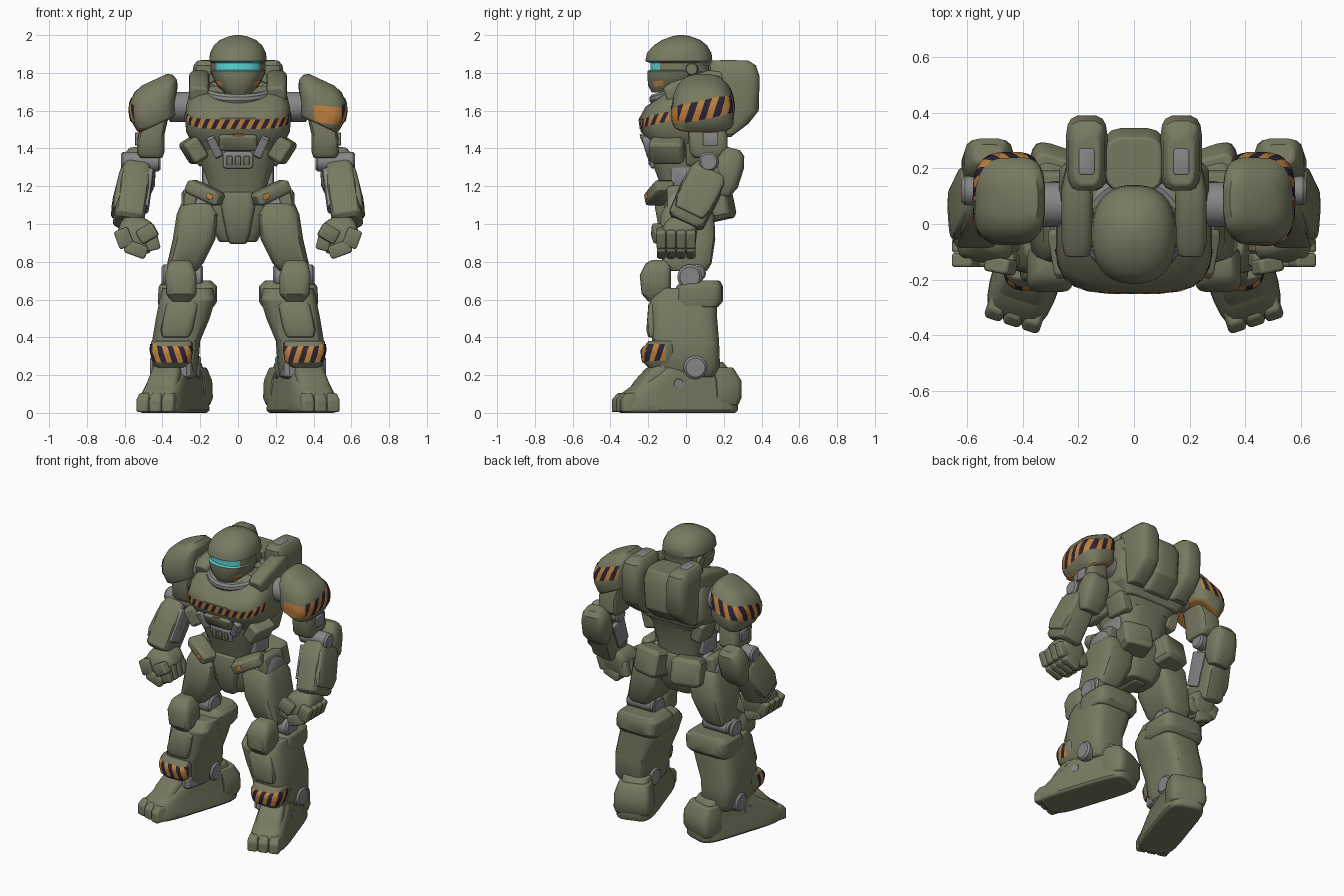
import bpy, bmesh, math
from mathutils import Matrix, Vector, Euler

MATS = {}
for nm, c in {"olive": (0.188, 0.194, 0.120), "grey": (0.24, 0.24, 0.24), "orange": (0.53, 0.22, 0.05),
              "dark_navy": (0.024, 0.019, 0.034), "cyan": (0.10, 0.66, 0.68)}.items():
    MATS[nm] = bpy.data.materials.new(nm)
    MATS[nm].diffuse_color = (*c, 1)


def finish(name, bm, mats):
    me = bpy.data.meshes.new(name)
    bm.to_mesh(me)
    bm.free()
    ob = bpy.data.objects.new(name, me)
    bpy.context.collection.objects.link(ob)
    for m in mats:
        me.materials.append(MATS[m])
    return ob


def add_mirror(ob):
    ob.modifiers.new("mirror", 'MIRROR').use_mirror_merge = False


def loft(name, secs, mat="olive", loc=(0, 0, 0), rot=(0, 0, 0), n=16, p=.5, mirror=False,
         rule=None, bevel=.008):
    """Skin rounded-box rings; each section is (z, x0, x1, y0, y1)."""
    bm = bmesh.new()
    M = Matrix.Translation(loc) @ Euler([math.radians(a) for a in rot]).to_matrix().to_4x4()
    ang = [(i + .5) * 2 * math.pi / n for i in range(n)]
    f = lambda v: math.copysign(abs(v) ** p, v)
    top = max(f(math.cos(a)) for a in ang)
    rings = []
    for z, x0, x1, y0, y1 in secs:
        rings.append([bm.verts.new(M @ Vector(((x0 + x1) / 2 + (x1 - x0) / 2 * f(math.cos(a)) / top,
                      (y0 + y1) / 2 + (y1 - y0) / 2 * f(math.sin(a)) / top, z))) for a in ang])
    for a, b in zip(rings, rings[1:]):
        for i in range(n):
            bm.faces.new((a[i], a[(i + 1) % n], b[(i + 1) % n], b[i]))
    bm.faces.new(rings[0][::-1])
    bm.faces.new(rings[-1])
    bmesh.ops.recalc_face_normals(bm, faces=bm.faces)
    mats = [mat]
    if rule:
        mats.append(rule[0])
        for fc in bm.faces:
            fc.material_index = int(rule[1](fc.calc_center_median(), fc.normal))
    ob = finish(name, bm, mats)
    if bevel:
        b = ob.modifiers.new("bevel", 'BEVEL')
        b.width, b.segments, b.limit_method, b.angle_limit = bevel, 2, 'ANGLE', math.radians(40)
    if mirror:
        add_mirror(ob)
    return ob


def box(name, c, s, rot=(0, 0, 0), mat="olive", mirror=True, taper=.8):
    x, y, z = (v / 2 for v in s)
    e = min(x, y, z) * .35
    secs = [(-z, -x * taper, x * taper, -y * taper, y * taper), (-z + e, -x, x, -y, y),
            (z - e, -x, x, -y, y), (z, -x * taper, x * taper, -y * taper, y * taper)]
    return loft(name, secs, mat, c, rot, 8, .25, mirror, bevel=.005)


def rod(name, c, r, length, rot=(0, 90, 0), mat="grey", mirror=True):
    h, q = length / 2, r * .8
    return loft(name, [(-h, -q, q, -q, q), (-h + .012, -r, r, -r, r), (h - .012, -r, r, -r, r), (h, -q, q, -q, q)],
                mat, c, rot, 24, 1, mirror, bevel=0)


def band(name, path, h, target, stripes=1, slant=1.0, mirror=False):
    """Thin painted strip of diagonal stripes wrapped on a target part."""
    pts = [Vector(q) for q in path]
    L = [(b - a).length for a, b in zip(pts, pts[1:])]

    def at(u):
        d = min(max(u, 0), 1) * sum(L)
        for a, b, l in zip(pts, pts[1:], L):
            if d <= l + 1e-6:
                return a.lerp(b, d / l)
            d -= l
        return pts[-1]
    per, rows = max(4, 24 // stripes), 6
    cols, ext = stripes * per, int(per * slant) if stripes > 1 else 0
    bm = bmesh.new()
    g = [[bm.verts.new(at((i + ext * j / rows) / cols) + Vector((0, 0, h * (j / rows - .5))))
          for j in range(rows + 1)] for i in range(-ext, cols + 1)]
    for i in range(len(g) - 1):
        for j in range(rows):
            fc = bm.faces.new((g[i][j], g[i + 1][j], g[i + 1][j + 1], g[i][j + 1]))
            fc.material_index = ((i - ext) // per) % 2 if stripes > 1 else 0
    bmesh.ops.dissolve_degenerate(bm, dist=1e-5, edges=bm.edges)
    ob = finish(name, bm, ["orange", "dark_navy"])
    s = ob.modifiers.new("wrap", 'SHRINKWRAP')
    s.target, s.wrap_method, s.wrap_mode, s.offset = target, 'NEAREST_SURFACEPOINT', 'ABOVE_SURFACE', .004
    if mirror:
        add_mirror(ob)


# helmet with recessed visor
head = loft("helmet", [(1.695, -.07, .07, -.18, -.02), (1.73, -.11, .11, -.20, .07), (1.785, -.138, .138, -.205, .12),
      (1.81, -.146, .146, -.205, .13), (1.816, -.14, .14, -.188, .13), (1.852, -.14, .14, -.188, .135),
      (1.862, -.153, .153, -.215, .14), (1.905, -.148, .148, -.207, .135), (1.945, -.128, .128, -.172, .112),
      (1.975, -.095, .095, -.125, .075), (1.993, -.05, .05, -.075, .025), (2.0, -.015, .015, -.04, -.01)],
      n=32, p=.85, bevel=0, rule=("cyan", lambda c, nn: 1.81 < c.z < 1.86 and c.y < -.09 and abs(c.x) < .11))
for s in (1, -1):
    path = [(.085 * s, -.17, 1.74), (.115 * s, -.12, 1.75)]
    band("jaw_mark", path[::s], .03, head)
rod("helmet_ear", (.13, .03, 1.82), .035, .03, mat="olive")
loft("neck", [(1.58, -.15, .15, -.13, .13), (1.7, -.12, .12, -.12, .1), (1.77, -.1, .1, -.1, .08)], "grey", p=1, n=24)
bpy.ops.mesh.primitive_torus_add(location=(0, -.005, 1.70), rotation=(math.radians(14), 0, 0), major_radius=.165,
                                 minor_radius=.03, major_segments=36, minor_segments=10)
bpy.context.object.name = "neck_ring"
bpy.context.object.data.materials.append(MATS["grey"])

# torso
chest = loft("chest", [(1.37, -.19, .19, -.17, .17), (1.44, -.25, .25, -.2, .2), (1.49, -.275, .275, -.24, .21),
      (1.56, -.28, .28, -.248, .21), (1.62, -.275, .275, -.215, .21), (1.68, -.26, .26, -.13, .2),
      (1.73, -.22, .22, -.07, .18)], n=24, p=.55)
band("chest_stripes", [(-.28, -.09, 1.57), (-.25, -.2, 1.545), (-.2, -.24, 1.53), (.2, -.24, 1.53),
                       (.25, -.2, 1.545), (.28, -.09, 1.57)], .05, chest, 29, 1)
loft("collar", [(-.15, -.045, .045, -.06, .03), (-.1, -.055, .055, -.075, .05), (.1, -.055, .055, -.075, .06),
      (.17, -.04, .04, -.05, .04)], loc=(.205, .04, 1.71), rot=(-72, 0, 0), mirror=True)
loft("abdomen", [(1.10, -.15, .15, -.12, .13), (1.22, -.165, .165, -.14, .14), (1.3, -.19, .19, -.17, .15),
      (1.4, -.205, .205, -.19, .18)], p=.6)
box("belly_plate", (0, -.168, 1.34), (.16, .05, .09), (8, 0, 0), "grey", False)
for i in (-1, 0, 1):
    box("belly_rib", (.045 * i, -.19, 1.335), (.03, .02, .05), (8, 0, 0), "olive", False)
box("sternum_plate", (0, -.205, 1.435), (.2, .05, .09), (25, 0, 0), "olive", False)
box("sternum_mark", (0, -.228, 1.45), (.055, .012, .06), (25, 0, 0), "orange", False, .95)
box("sternum_strut", (.125, -.19, 1.41), (.045, .06, .12), (15, 25, 0), "grey")
box("rib_plate", (.235, -.1, 1.39), (.09, .18, .13), (0, 32, -10))
box("back_rib_plate", (.19, .08, 1.38), (.08, .16, .14), (0, 15, 0))
box("waist_side", (.165, 0, 1.25), (.05, .16, .12), mat="grey")

# backpack
loft("backpack_pod", [(1.47, .11, .23, .12, .25), (1.53, .1, .24, .12, .33), (1.6, .095, .245, .12, .385),
      (1.78, .095, .245, .12, .39), (1.84, .105, .235, .12, .37), (1.865, .125, .215, .14, .33)], mirror=True)
loft("backpack_core", [(1.46, -.1, .1, .12, .24), (1.55, -.11, .11, .12, .33), (1.74, -.11, .11, .12, .345),
      (1.81, -.1, .1, .12, .31)])
box("backpack_vent", (.17, .225, 1.858), (.06, .1, .02), mat="grey")
loft("back_plate", [(1.42, -.2, .2, .05, .2), (1.5, -.27, .27, .05, .225), (1.68, -.27, .27, .05, .225),
      (1.75, -.24, .24, .05, .2)], p=.3)

# shoulders
pauldron = loft("pauldron", [(-.05, -.085, .12, -.15, .15), (-.035, -.095, .132, -.16, .16),
      (.03, -.125, .138, -.166, .166), (.08, -.158, .125, -.158, .158), (.12, -.175, .1, -.14, .14),
      (.155, -.165, .06, -.105, .105), (.172, -.14, .01, -.06, .06)], loc=(.43, .09, 1.58), rot=(0, 25, 0),
      n=24, p=.6, mirror=True, rule=("orange", lambda c, nn: nn.z < -.8))
band("pauldron_stripes", [(.55, -.045, 1.58), (.565, .08, 1.60), (.545, .2, 1.63), (.5, .25, 1.64), (.34, .25, 1.69)],
     .095, pauldron, 13, 1, True)
band("pauldron_panel", [(.40, -.08, 1.585), (.5, -.07, 1.575), (.55, -.045, 1.57)], .09, pauldron)
rod("shoulder_joint", (.3, .07, 1.62), .08, .14)

# arms
loft("upper_arm", [(1.35, .40, .52, .04, .19), (1.38, .39, .535, .02, .22), (1.47, .39, .53, .01, .22),
      (1.6, .36, .5, .02, .18)], p=.4, mirror=True)
box("upper_arm_panel", (.535, .13, 1.45), (.02, .08, .07), mat="grey")
rod("elbow_joint", (.515, .12, 1.33), .052, .21)
FA = dict(loc=(.55, .085, 1.19), rot=(-26, -9, 0))
loft("forearm", [(-.21, -.06, .07, -.075, .075), (-.19, -.08, .083, -.1, .1), (-.03, -.08, .083, -.11, .105),
      (.08, -.075, .08, -.1, .1), (.13, -.06, .065, -.075, .08)], p=.35, mirror=True, **FA)
loft("forearm_panel", [(-.13, -.095, 0, -.09, .02), (.09, -.09, 0, -.095, .03)], "grey", p=.3, mirror=True, **FA)
loft("forearm_shell", [(-.16, .03, .098, -.08, .08), (-.1, .03, .103, -.1, .1), (.06, .03, .09, -.09, .1),
      (.1, .03, .08, -.06, .08)], p=.4, mirror=True, **FA)
loft("elbow_guard", [(-.13, -.06, .07, -.03, .05), (-.07, -.085, .095, -.06, .08), (.04, -.09, .085, -.07, .085),
      (.1, -.075, .07, -.05, .07), (.125, -.05, .05, -.03, .04)], loc=(.525, .215, 1.28), rot=(-15, 0, 0),
     p=.6, mirror=True)
rod("wrist", (.565, -.005, 1.01), .05, .1, (-20, 0, 0))

# fists
loft("palm", [(.845, .47, .58, -.12, .03), (.89, .44, .62, -.14, .05), (.97, .435, .635, -.13, .06),
      (1.01, .46, .62, -.11, .06), (1.035, .5, .6, -.08, .05)], p=.4, mirror=True)
for i in range(4):
    y = -.13 + i * .052
    box("finger_knuckle", (.605, y, .925), (.08, .05, .1), (0, 20, 0))
    box("finger_tip", (.54, y, .865), (.12, .048, .07), (0, -20, 0))
    box("finger_end", (.455, y, .91), (.07, .046, .1), (0, 15, 0))
box("thumb", (.48, -.15, .95), (.1, .055, .08), (0, 30, 10))

# pelvis
loft("pelvis", [(.905, -.1, .1, -.08, .1), (.96, -.13, .13, -.11, .13), (1.1, -.17, .17, -.12, .17),
      (1.18, -.15, .15, -.12, .15)], p=.5)
loft("groin_plate", [(.895, -.045, .045, -.11, .06), (.95, -.065, .065, -.14, .08), (1.09, -.09, .09, -.165, 0),
      (1.17, -.08, .08, -.15, 0)], p=.35)
box("front_hip_plate", (.175, -.14, 1.165), (.2, .11, .075), (0, -24, 22))
box("side_hip_plate", (.25, 0, 1.14), (.07, .2, .12), (0, -12, 0))
box("hip_mark", (.149, -.207, 1.145), (.035, .01, .03), (0, -24, 22), "orange")
box("rear_hip_plate", (.14, .17, 1.11), (.2, .14, .18), (12, 0, -12))
rod("hip_joint", (.2, 0, 1.08), .1, .2)

# legs
loft("thigh", [(.75, .22, .36, -.09, .11), (.79, .185, .375, -.125, .135), (.92, .12, .345, -.14, .155),
      (1.05, .10, .325, -.135, .15), (1.11, .13, .3, -.1, .12)], p=.42, mirror=True)
loft("knee_pad", [(.59, .25, .35, -.2, -.08), (.63, .22, .38, -.235, -.08), (.73, .22, .385, -.245, -.08),
      (.79, .24, .37, -.215, -.08), (.81, .26, .35, -.18, -.08)], p=.4, mirror=True)
rod("knee_joint", (.295, .02, .72), .065, .22)
rod("knee_bar", (.29, .06, .74), .045, .2)
loft("shin", [(.19, .22, .42, -.12, .15), (.25, .21, .45, -.16, .18), (.38, .20, .455, -.18, .175),
      (.5, .15, .435, -.185, .165), (.6, .12, .415, -.19, .165), (.66, .13, .40, -.14, .16)], p=.45, mirror=True)
loft("calf_cuff", [(.56, .13, .42, -.05, .17), (.59, .11, .425, -.07, .195), (.67, .11, .42, -.05, .195),
      (.70, .14, .39, -.02, .18)], p=.4, mirror=True)
loft("shin_ridge", [(.40, .26, .40, -.2, -.1), (.44, .24, .41, -.21, -.1), (.57, .21, .38, -.2, -.1),
      (.6, .23, .36, -.18, -.1)], p=.35, mirror=True)
guard = loft("shin_guard", [(.24, .28, .43, -.2, -.05), (.27, .25, .45, -.23, -.05), (.33, .24, .465, -.238, -.05),
      (.38, .24, .46, -.2, -.05)], p=.5, mirror=True)
band("shin_stripes", [(.25, -.19, .305), (.28, -.23, .31), (.42, -.23, .315), (.46, -.18, .32), (.465, -.11, .32)],
     .09, guard, 11, 1, True)
rod("ankle_disc", (.33, .05, .24), .062, .27)
box("ankle_block", (.33, -.09, .23), (.2, .16, .1), (0, 0, 15), "grey")

# feet, turned outward
FT = dict(loc=(.318, .02, 0), rot=(0, 0, 18), mirror=True)
loft("foot", [(0, -.115, .115, -.37, .24), (.015, -.125, .125, -.39, .25), (.05, -.122, .122, -.39, .25),
      (.10, -.112, .112, -.37, .25), (.16, -.105, .105, -.285, .245), (.21, -.1, .1, -.2, .22),
      (.27, -.09, .09, -.13, .17)], n=24, p=.42, **FT)
loft("instep_plate", [(.10, -.09, .09, -.34, -.1), (.17, -.085, .085, -.29, -.1), (.235, -.075, .075, -.23, -.08),
      (.26, -.06, .06, -.18, -.08)], p=.35, **FT)
loft("heel_guard", [(.04, -.11, .11, .1, .245), (.08, -.122, .122, .1, .262), (.17, -.118, .118, .1, .262),
      (.24, -.1, .1, .08, .22)], p=.4, **FT)
for i in (-1, 0, 1):
    loft("toe", [(.005, i * .07 - .034, i * .07 + .034, -.405, -.25), (.07, i * .07 - .034, i * .07 + .034, -.405, -.25),
          (.105, i * .068 - .028, i * .068 + .028, -.375, -.25)], n=8, p=.25, **FT)
rod("foot_pin", (.385, -.06, .155), .03, .14, (0, 90, 18))

# smooth shading with kept edges
bpy.ops.object.select_all(action='SELECT')
bpy.context.view_layer.objects.active = bpy.data.objects["helmet"]
bpy.ops.object.shade_smooth_by_angle(angle=math.radians(35))
